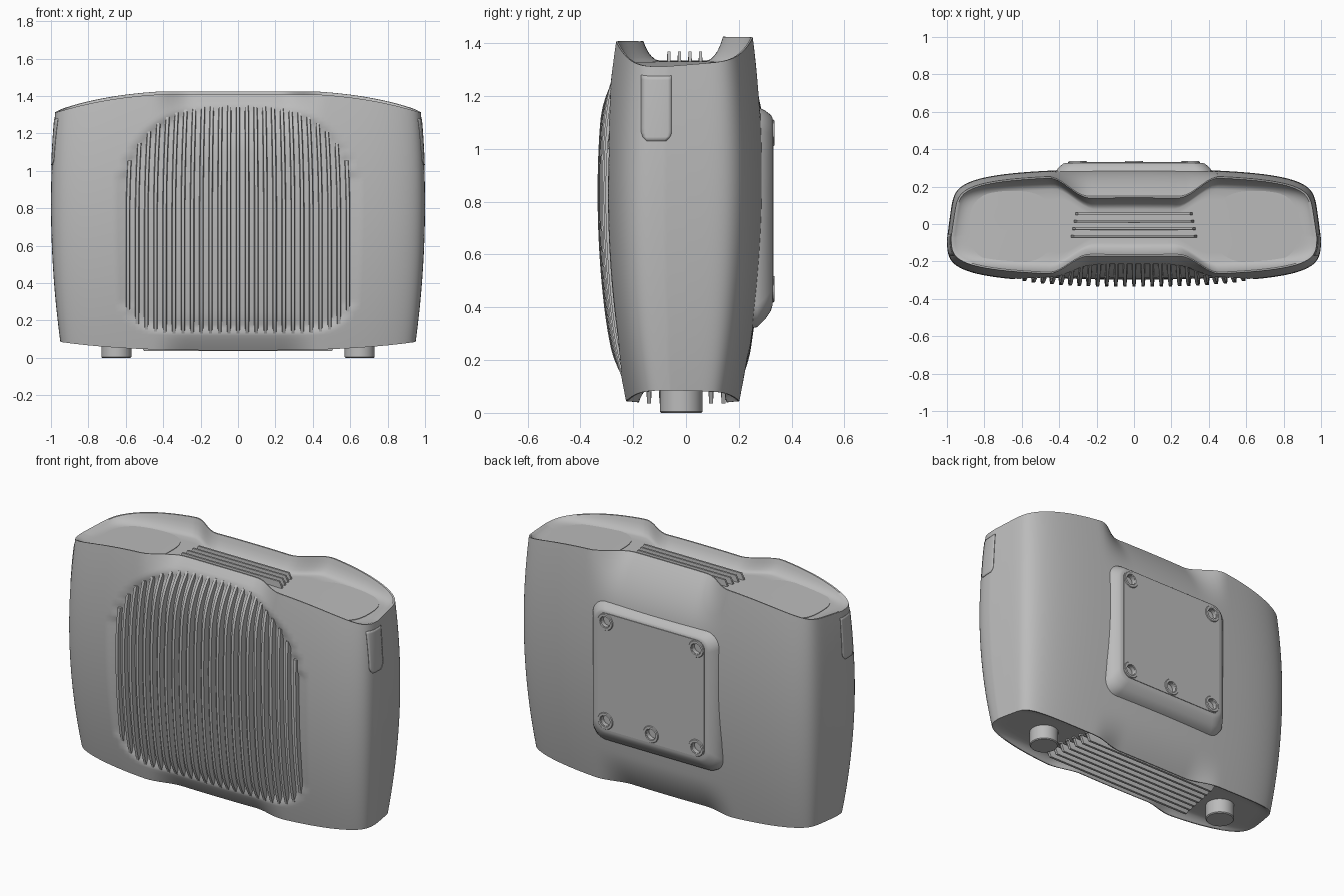
import bpy, bmesh
from math import sin, cos, pi
from mathutils import Matrix, Vector

if "Cube" in bpy.data.objects:
    bpy.data.objects.remove(bpy.data.objects["Cube"])

grey = bpy.data.materials.new("matte grey")
grey.use_nodes = True
grey.diffuse_color = (0.5, 0.5, 0.5, 1)
grey.node_tree.nodes["Principled BSDF"].inputs["Base Color"].default_value = (0.5, 0.5, 0.5, 1)


def finish(bm, name, angle=35):
    """Turn a bmesh into an object; angle 0 keeps it flat shaded."""
    bmesh.ops.recalc_face_normals(bm, faces=bm.faces)
    mesh = bpy.data.meshes.new(name)
    bm.to_mesh(mesh)
    bm.free()
    obj = bpy.data.objects.new(name, mesh)
    bpy.context.collection.objects.link(obj)
    mesh.materials.append(grey)
    if angle:
        bpy.ops.object.select_all(action='DESELECT')
        obj.select_set(True)
        bpy.context.view_layer.objects.active = obj
        bpy.ops.object.shade_smooth_by_angle(angle=angle * pi / 180)
    return obj


def loft(bm, loops, caps=False, closed=True):
    """Skin a list of point loops with quads."""
    rows = [[bm.verts.new(p) for p in loop] for loop in loops]
    n = len(rows[0])
    for a, b in zip(rows, rows[1:]):
        for i in range(n if closed else n - 1):
            j = (i + 1) % n
            bm.faces.new((a[i], a[j], b[j], b[i]))
    if caps:
        bm.faces.new(rows[0])
        bm.faces.new(rows[-1])


def smooth(a, b, t):
    t = min(max((t - a) / (b - a), 0), 1)
    return t * t * (3 - 2 * t)


# Shape rules for the housing
def middle(x):
    return 1 - smooth(0.24, 0.46, abs(x))

def top_z(x, c):
    return 1.425 - 0.11 * abs(x) ** 3 + 0.008 * c - 0.008 * middle(x)

def bottom_z(x):
    return 0.04 + 0.045 * abs(x) ** 3

def half_width(v):
    return 1 - 0.139 * (v - 0.6) ** 2

def depth(v, front):
    return 0.317 - 0.244 * (v - 0.58) ** 2 if front else 0.295 - 0.22 * (v - 0.62) ** 2

def waist(x, z):
    return middle(x) * (0.11 * max(0, (z - 1.1) / 0.32) ** 2
                        + 0.05 * max(0, (0.25 - z) / 0.21) ** 2)

def grille_top(x):
    return 0.74 + 0.615 * max(0, 1 - (abs(x) / 0.64) ** 3) ** 0.45

def grille_bottom(x):
    return 0.74 - 0.61 * max(0, 1 - (abs(x) / 0.64) ** 8) ** 0.3

def bow(a, b):
    """Bow the long walls and narrow the section towards the rear."""
    return a * (1 - 0.035 * max(0, b + 0.3)), b * (1 - 0.14 * a * a)

def front_y(x, z):
    v = (z - bottom_z(x)) / (top_z(x, -1) - bottom_z(x))
    a = abs(x) / half_width(v)
    return -bow(a, (1 - a ** 6) ** (1 / 6))[1] * depth(v, True) + waist(x, z)

def floor_z(x):
    return 1.335 - 0.04 * x * x

def squircle(n, power):
    for i in range(n):
        c, s = cos(2 * pi * i / n), sin(2 * pi * i / n)
        r = (abs(c) ** power + abs(s) ** power) ** (-1 / power)
        yield c * r, s * r

def shell_point(cx, cy, v):
    x = cx * half_width(v)
    z = bottom_z(cx) + v * (top_z(cx, cy) - bottom_z(cx))
    sign = -1 if cy < 0 else 1
    y = cy * depth(v, cy < 0) - sign * waist(x, z) * min(1, abs(cy) * 2)
    # shallow recess behind the grille
    if cy < -0.5 and abs(x) < 0.63:
        edge = min(grille_top(x) - z, z - grille_bottom(x), (0.63 - abs(x)) * 2)
        y += 0.02 * smooth(0, 0.04, edge)
    return Vector((x, y, z))


# Housing: waisted shell with dished top and recessed underside
outline = list(squircle(240, 6))
section = [bow(a, b) for a, b in outline]
ROWS = 70
outer = [[shell_point(cx, cy, k / ROWS) for cx, cy in section] for k in range(ROWS + 1)]

def dish(rim, floor, ease):
    loops = []
    for r, drop in ((0.03, 0), (0.06, 0.3), (0.1, 0.58), (0.15, 0.8), (0.2, 0.94),
                    (0.26, 1), (0.45, 1), (0.7, 1), (1, 1)):
        loop = []
        for p, (a, b) in zip(rim, outline):
            # the slope is longer across the middle saddle
            reach = r * (1 + ease * middle(p.x) * (1 - r))
            q = p.lerp(Vector((a * 0.64, -0.012, 0)), reach)
            q.z = p.z + (floor(q.x) - p.z) * drop
            loop.append(q)
        loops.append(loop)
    return loops

bm = bmesh.new()
under = dish(outer[0], lambda x: 0.09, 0)
loft(bm, under[::-1] + outer + dish(outer[-1], floor_z, 0.9))
bmesh.ops.remove_doubles(bm, verts=bm.verts, dist=0.0005)
finish(bm, "housing", 40)

# Front grille: vertical fins following the shell
bm = bmesh.new()
for i in range(-12, 13):
    x0 = i * 0.049
    low, high = grille_bottom(x0), grille_top(x0)
    loops = []
    for k in range(33):
        z = low + (high - low) * k / 32
        x = x0 * (1 - 0.05 * max(0, (z - 0.74) / 0.61) ** 2)
        q = abs(2 * k / 32 - 1)
        out = 0.018 * (1 - q ** 6) * (1 - (abs(x0) / 0.64) ** 4)
        y = front_y(x, z)
        loops.append([(x - 0.013, y + 0.035, z), (x - 0.008, y - out, z),
                      (x + 0.008, y - out, z), (x + 0.013, y + 0.035, z)])
    loft(bm, loops, caps=True)
finish(bm, "front_grille_fins")


# Vent slats running across the top saddle and the underside
def slats(name, ys, half, z_low, z_high, thick):
    bm = bmesh.new()
    for y in ys:
        w = half - 0.2 * y
        loops = []
        for x, z in ((-w, z_low), (-w * 0.95, z_high), (w * 0.95, z_high), (w, z_low)):
            loops.append([(x, y - thick, z_low - 0.02), (x, y - thick * 0.7, z),
                          (x, y + thick * 0.7, z), (x, y + thick, z_low - 0.02)])
        loft(bm, loops, caps=True)
    return finish(bm, name)

slats("top_vent_slats", [-0.065 + 0.04 * i for i in range(4)], 0.325, 1.335, 1.368, 0.008)
slats("bottom_vent_slats", [-0.14 + 0.047 * i for i in range(7)], 0.5, 0.1, 0.036, 0.01)

# Oval pads in the two top dishes
for side, label in ((1, "left"), (-1, "right")):
    bm = bmesh.new()
    loops = []
    for scale, lift in ((1, -0.004), (1, 0.003), (0.7, 0.003), (0.4, 0.003), (0.05, 0.003)):
        loops.append([(side * 0.655 + 0.225 * scale * a, -0.015 + 0.192 * scale * b,
                       floor_z(side * 0.655 + 0.225 * scale * a) + lift)
                      for a, b in squircle(56, 2.8)])
    loft(bm, loops, caps=True)
    finish(bm, label + "_top_pad")

    # Side access cover, a thin skin on the end wall
    bm = bmesh.new()
    loops = []
    for k in range(17):
        v = 0.77 + 0.2 * k / 16
        trim = 0.02 * max(0, 1 - k / 2) ** 2
        row = []
        for j in range(9):
            y = -0.112 + (0.0575 - trim) * (j / 4 - 1)
            b = y / (depth(v, True) * 0.865)
            p = shell_point(*bow((1 - b ** 6) ** (1 / 6), b), v)
            row.append((side * (p.x + 0.0015), p.y, p.z))
        loops.append(row)
    loft(bm, loops, closed=False)
    cover = finish(bm, label + "_side_cover")
    solid = cover.modifiers.new("thickness", 'SOLIDIFY')
    solid.thickness = 0.003
    solid.offset = 0

    # Round foot
    bm = bmesh.new()
    loft(bm, [[(side * 0.65 + r * cos(t * pi / 20), -0.018 + r * sin(t * pi / 20), z)
               for t in range(40)] for r, z in ((0.076, 0), (0.081, 0.005), (0.081, 0.11))], caps=True)
    finish(bm, label + "_foot")


# Rear mount: flared rounded border around a flat panel
def rounded_rect(w, z0, z1, r, y):
    pts = []
    for n, (sx, sz) in enumerate(((1, 1), (-1, 1), (-1, -1), (1, -1))):
        for k in range(9):
            a = (n + k / 8) * pi / 2
            pts.append((sx * (w - r) + r * cos(a), y, (z1 - r if sz > 0 else z0 + r) + r * sin(a)))
    return pts

bm = bmesh.new()
loft(bm, [rounded_rect(0.435, 0.31, 1.175, 0.09, 0.2), rounded_rect(0.425, 0.325, 1.16, 0.085, 0.27),
          rounded_rect(0.405, 0.355, 1.145, 0.08, 0.3), rounded_rect(0.38, 0.388, 1.128, 0.07, 0.322),
          rounded_rect(0.367, 0.405, 1.118, 0.06, 0.327), rounded_rect(0.34, 0.43, 1.1, 0.04, 0.328)])
finish(bm, "rear_mount_border", 50)

bm = bmesh.new()
loft(bm, [rounded_rect(0.352, 0.418, 1.112, 0.05, y) for y in (0.295, 0.331)], caps=True)
panel = finish(bm, "rear_mount_panel", 0)

# Screw sockets: bored holes with raised collars
spots = [(x, z) for x in (-0.3, 0.3) for z in (0.47, 1.06)] + [(0, 0.47)]
cutter = bmesh.new()
collars = bmesh.new()
for x, z in spots:
    place = Matrix.Translation((x, 0.335, z)) @ Matrix.Rotation(pi / 2, 4, 'X')
    bmesh.ops.create_cone(cutter, cap_ends=True, segments=24, radius1=0.03, radius2=0.03,
                          depth=0.06, matrix=place)
    loft(collars, [[(x + r * cos(t * pi / 12), y, z + r * sin(t * pi / 12)) for t in range(24)]
                   for r, y in ((0.052, 0.328), (0.047, 0.336), (0.034, 0.336), (0.03, 0.328))])
hole_tool = finish(cutter, "socket_cutter", 0)
hole_tool.hide_render = True
hole_tool.hide_viewport = True
cut = panel.modifiers.new("sockets", 'BOOLEAN')
cut.object = hole_tool
cut.operation = 'DIFFERENCE'
finish(collars, "socket_collars")
